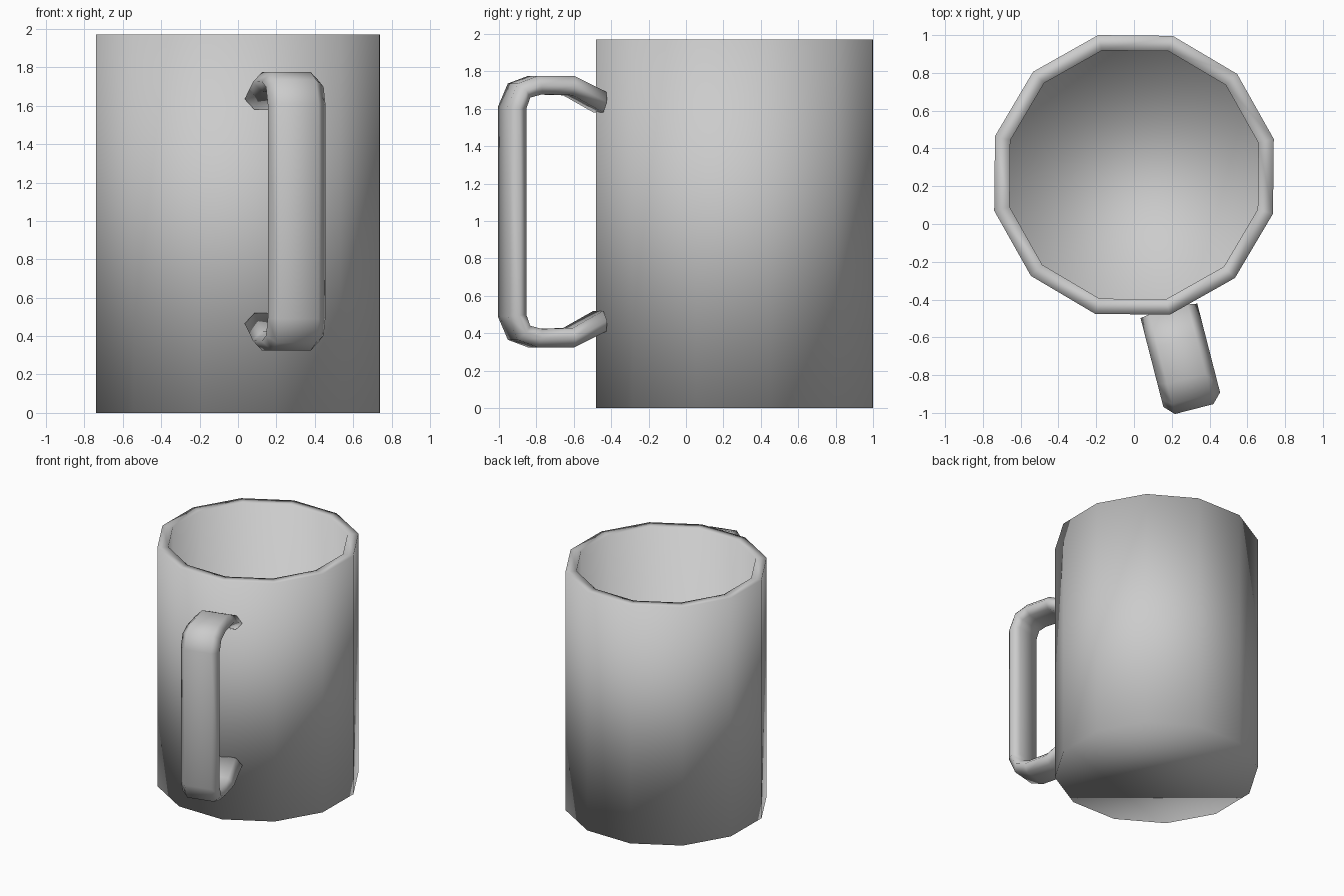
import bpy, bmesh
from math import radians, sin, cos

if "Cube" in bpy.data.objects:
    bpy.data.objects.remove(bpy.data.objects["Cube"])

CY = 0.26                 # mug axis position in y
TURN = radians(14.4)      # rotation of the 12-sided body
SIDES = 12
A = TURN + radians(270)   # the handle leaves along one body corner
OUT = (cos(A), sin(A))
SIDE = (-sin(A), cos(A))


def build_tube(name, rings):
    """Join equal-length rings of points into a capped, smooth-shaded tube."""
    bm = bmesh.new()
    loops = [[bm.verts.new(p) for p in ring] for ring in rings]
    n = len(loops[0])
    for a, b in zip(loops, loops[1:]):
        for i in range(n):
            j = (i + 1) % n
            bm.faces.new((a[i], a[j], b[j], b[i]))
    bm.faces.new(loops[0])
    bm.faces.new(loops[-1])
    bmesh.ops.recalc_face_normals(bm, faces=bm.faces)
    for f in bm.faces:
        f.smooth = True
    mesh = bpy.data.meshes.new(name)
    bm.to_mesh(mesh)
    bm.free()
    obj = bpy.data.objects.new(name, mesh)
    bpy.context.collection.objects.link(obj)
    return obj


# Mug body: outer wall, rim, inner wall and floor from one profile (radius, z)
profile = [(0.764, 0), (0.764, 1.97), (0.68, 1.97), (0.68, 0.08)]
build_tube("mug_body", [
    [(r * cos(TURN + radians(360 / SIDES * i)),
      CY + r * sin(TURN + radians(360 / SIDES * i)), z) for i in range(SIDES)]
    for r, z in profile])

# Handle: outer and inner outline (radius, z) of the upper half, mirrored below
MID = 1.05
outer = [(0.735, 1.69), (0.91, 1.775), (1.115, 1.775), (1.225, 1.735), (1.28, 1.61)]
inner = [(0.752, 1.58), (0.92, 1.672), (1.09, 1.677), (1.155, 1.66), (1.177, 1.60)]
half = list(zip(outer, inner))
half += [tuple((r, 2 * MID - z) for r, z in pair) for pair in reversed(half)]


def at(point, side):
    r, z = point
    return (r * OUT[0] + side * SIDE[0], CY + r * OUT[1] + side * SIDE[1], z)


# Flat six-sided cross-section
rings = []
for o, i in half:
    m = ((o[0] + i[0]) / 2, (o[1] + i[1]) / 2)
    rings.append([at(o, -0.105), at(o, 0.105), at(m, 0.155),
                  at(i, 0.105), at(i, -0.105), at(m, -0.155)])
build_tube("handle", rings)
